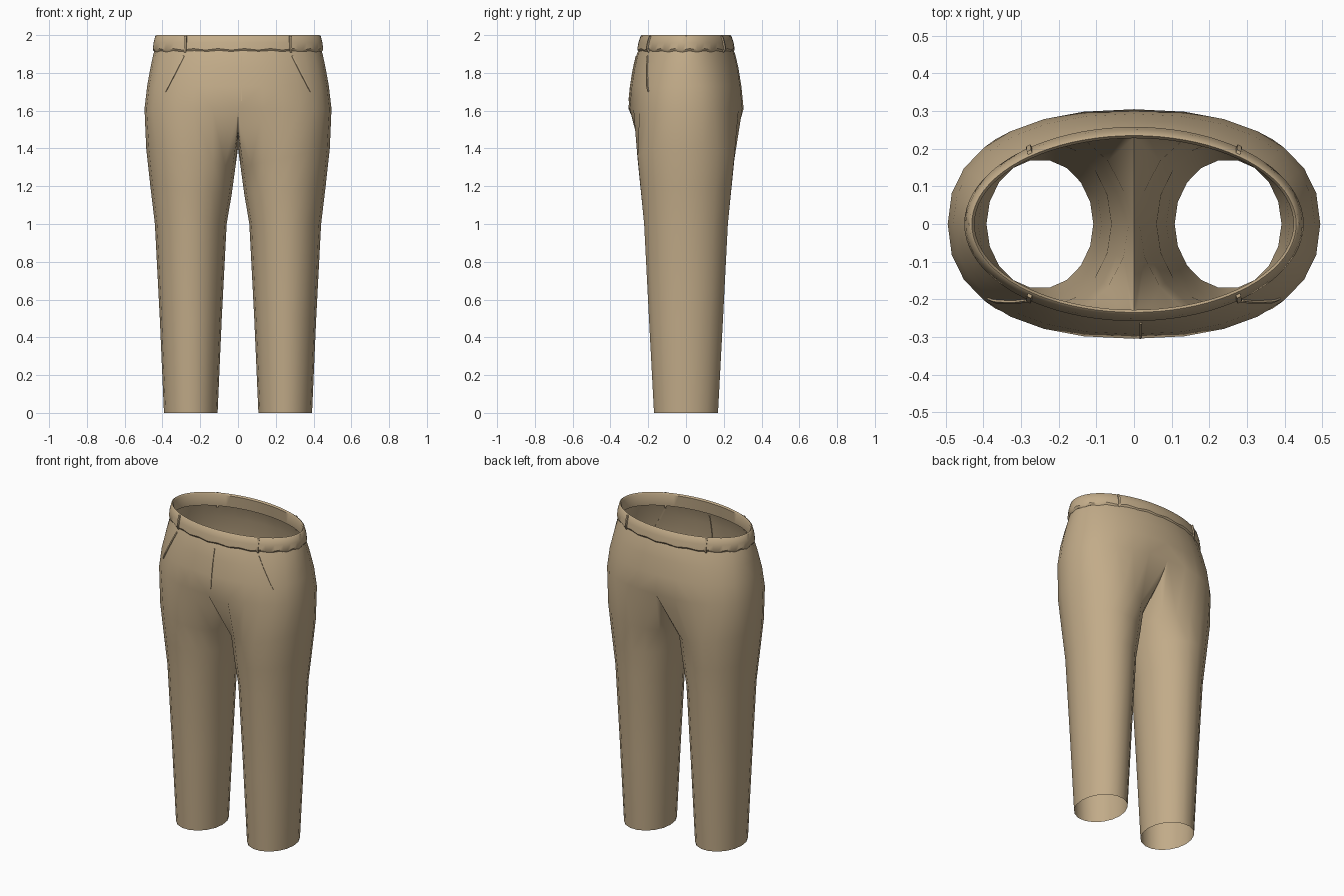
import bpy, bmesh, math
from mathutils import Vector

cube = bpy.data.objects.get("Cube")
if cube:
    bpy.data.objects.remove(cube, do_unlink=True)

tan = bpy.data.materials.new("tan_cloth")
tan.use_nodes = True
tan.diffuse_color = (0.54, 0.41, 0.25, 1)
tan.node_tree.nodes["Principled BSDF"].inputs["Base Color"].default_value = tan.diffuse_color

# Profiles: half width, half depth, height, roundness exponent
HIPS = [(.495, .305, 1.61, 2.3), (.481, .293, 1.73, 2.25), (.463, .277, 1.83, 2.1),
        (.448, .260, 1.90, 2.0), (.438, .247, 1.93, 2.0)]
BAND = [(.443, .250, 1.913, 2), (.451, .258, 1.925, 2), (.447, .252, 1.96, 2),
        (.438, .241, 1.995, 2), (.431, .235, 2.0, 2), (.424, .228, 1.99, 2),
        (.430, .236, 1.915, 2)]
# Leg: outer height, inner height, inner x, outer x, half depth
LEG = [(1.40, 1.30, .014, .486, .260), (1.20, 1.16, .033, .464, .243),
       (1.0, 1.0, .060, .440, .225), (.5, .5, .086, .414, .199), (0, 0, .108, .392, .172)]
OUTER, INNER = 14, 4


def spow(v, e):
    return math.copysign(abs(v) ** e, v) if abs(v) > 1e-6 else 0.0


def ring_point(profile, a):
    rx, ry, z, p = profile
    return Vector((rx * spow(math.sin(a), 2 / p), -ry * spow(math.cos(a), 2 / p), z))


def finish(name, bm, angle=40):
    bmesh.ops.recalc_face_normals(bm, faces=bm.faces)
    mesh = bpy.data.meshes.new(name)
    bm.to_mesh(mesh)
    bm.free()
    mesh.materials.append(tan)
    ob = bpy.data.objects.new(name, mesh)
    bpy.context.collection.objects.link(ob)
    bpy.ops.object.select_all(action='DESELECT')
    ob.select_set(True)
    bpy.context.view_layer.objects.active = ob
    bpy.ops.object.shade_smooth_by_angle(angle=math.radians(angle))
    return ob


def bridge(bm, low, high, closed):
    n = len(low)
    for i in range(n if closed else n - 1):
        j = (i + 1) % n
        bm.faces.new((low[i], low[j], high[j], high[i]))


def build_trousers():
    bm = bmesh.new()
    # Hip half shell, front centre round to back centre
    rows = [[bm.verts.new(ring_point(h, math.pi * i / OUTER)) for i in range(OUTER + 1)]
            for h in HIPS]
    for low, high in zip(rows, rows[1:]):
        bridge(bm, low, high, False)
    # Crotch seam closes the top of the leg
    seam = []
    for k in range(1, INNER):
        t = math.pi * k / INNER
        seam.append(bm.verts.new((0, .325 * math.cos(t), 1.61 - .21 * math.sin(t) ** 2)))
    upper = rows[0] + seam
    # Leg tube down to the open hem
    n = OUTER + INNER
    for z_out, z_in, x_in, x_out, ry in LEG:
        cx, rx = (x_in + x_out) / 2, (x_out - x_in) / 2
        ring = []
        for i in range(n):
            a = math.tau * i / n - math.radians(50)
            mix = (1 - math.sin(a)) / 2
            ring.append(bm.verts.new((cx + rx * math.sin(a), -ry * math.cos(a),
                                      z_out + (z_in - z_out) * mix)))
        bridge(bm, ring, upper, True)
        upper = ring
    # Other side
    bmesh.ops.mirror(bm, geom=bm.verts[:] + bm.edges[:] + bm.faces[:],
                     axis='X', merge_dist=.0005)
    bmesh.ops.remove_doubles(bm, verts=bm.verts, dist=.0005)
    finish("trousers", bm, 50)


def build_waistband():
    bm = bmesh.new()
    n = 80
    rings = []
    for k, prof in enumerate(BAND):
        ring = []
        for i in range(n):
            a = math.tau * i / n
            co = ring_point(prof, a)
            if k < 2:  # slightly puckered lower edge
                co.z += .004 * math.sin(20 * a)
            ring.append(bm.verts.new(co))
        rings.append(ring)
    for low, high in zip(rings, rings[1:] + rings[:1]):
        bridge(bm, low, high, True)
    finish("waistband", bm)


def on_surface(profile, x, z, side):
    """Point and outward direction on a lofted profile (side -1 front, +1 back)."""
    for lo, hi in zip(profile, profile[1:]):
        if z <= hi[2]:
            break
    t = (z - lo[2]) / (hi[2] - lo[2])
    rx, ry, _, p = (a + (b - a) * t for a, b in zip(lo, hi))
    y = side * ry * (1 - (abs(x) / rx) ** p) ** (1 / p)
    return Vector((x, y, z)), Vector((x / rx ** 2, y / ry ** 2, 0)).normalized()


def build_strip(name, profile, start, end, side, width, lift):
    """Thin raised strip that follows the cloth from start to end (x, z)."""
    bm = bmesh.new()
    steps = 6
    samples = []
    for i in range(steps + 1):
        t = i / steps
        samples.append(on_surface(profile, start[0] + (end[0] - start[0]) * t,
                                  start[1] + (end[1] - start[1]) * t, side))
    along = (samples[-1][0] - samples[0][0]).normalized()
    rings = []
    for co, out in samples:
        across = along.cross(out).normalized() * width / 2
        rings.append([bm.verts.new(co + across * s + out * d)
                      for s, d in ((-1, -.006), (1, -.006), (1, lift), (-1, lift))])
    for low, high in zip(rings, rings[1:]):
        bridge(bm, low, high, True)
    bm.faces.new(rings[0])
    bm.faces.new(rings[-1])
    finish(name, bm, 30)


build_trousers()
build_waistband()
build_strip("fly_seam", HIPS, (.018, 1.65), (.018, 1.89), -1, .006, .004)
for sx, label in ((1, "left"), (-1, "right")):
    build_strip(label + "_pocket_seam", HIPS, (sx * .287, 1.89), (sx * .385, 1.70),
                -1, .009, .004)
    for side, face in ((-1, "front"), (1, "back")):
        build_strip(f"{face}_{label}_belt_loop", BAND[:4], (sx * .278, 1.905),
                    (sx * .276, 1.995), side, .012, .008)
